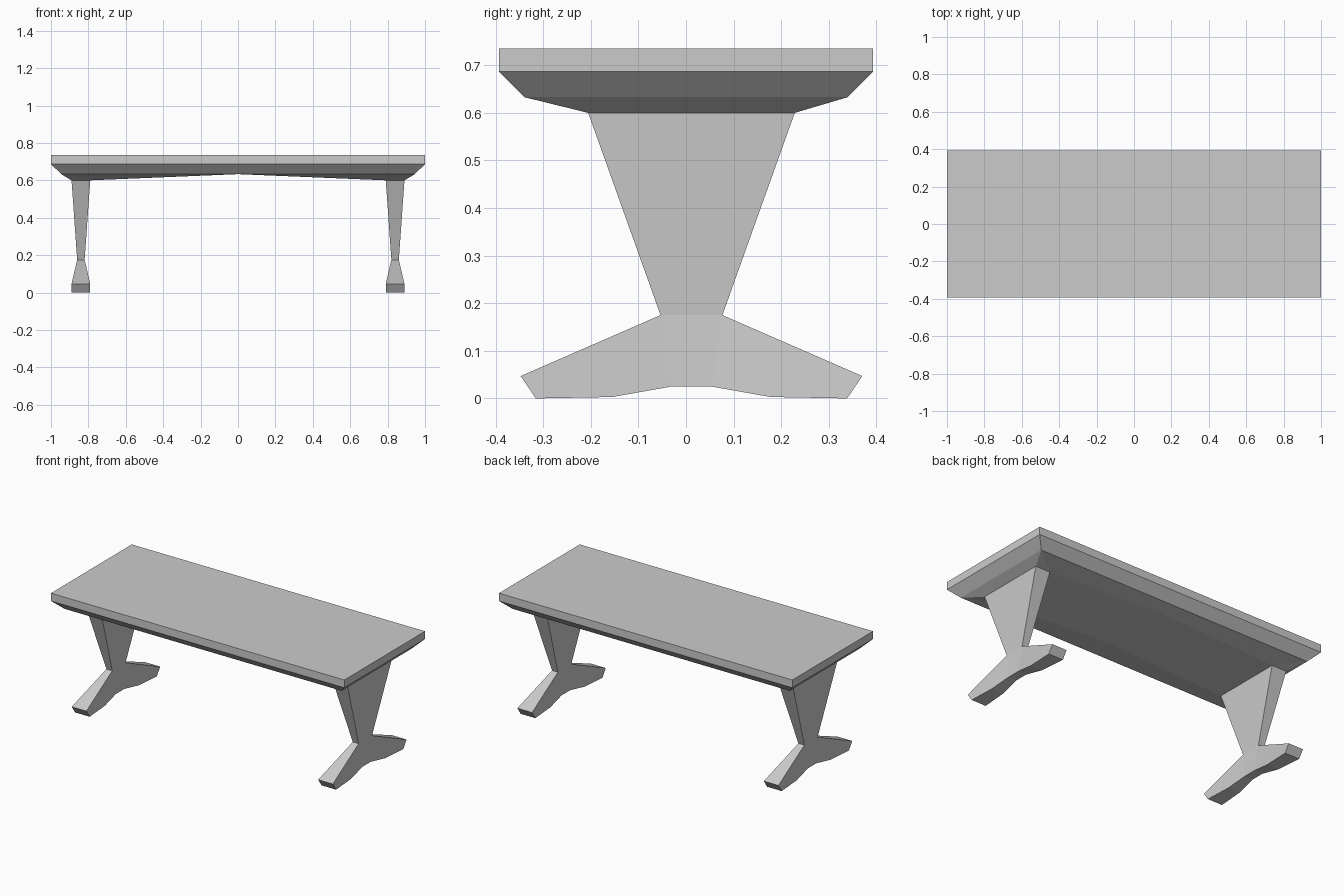
import bpy, bmesh

if "Cube" in bpy.data.objects:
    bpy.data.objects.remove(bpy.data.objects["Cube"])


def mesh_object(name, points, faces):
    """Make a flat-faced half model and mirror it across x = 0."""
    bm = bmesh.new()
    verts = [bm.verts.new(p) for p in points]
    for f in faces:
        bm.faces.new([verts[i] for i in f])
    bmesh.ops.recalc_face_normals(bm, faces=bm.faces)
    me = bpy.data.meshes.new(name)
    bm.to_mesh(me)
    bm.free()
    ob = bpy.data.objects.new(name, me)
    bpy.context.collection.objects.link(ob)
    mirror = ob.modifiers.new("Mirror", 'MIRROR')
    mirror.merge_threshold = 0.0001
    return ob


MID_Y = 0.0115      # supports sit slightly off centre
LEG_X = 0.84
LEG_TOP = (0.217, 0.60, 0.05)   # half depth, height, half thickness

# Tabletop: slab edge, chamfer and shallow sloping underside
points = []
for x, y, z in ((1, 0.393, 0.735), (1, 0.393, 0.687), (0.945, 0.34, 0.633)):
    points += [(0, -y, z), (x, -y, z), (x, y, z), (0, y, z)]
front, back = MID_Y - LEG_TOP[0], MID_Y + LEG_TOP[0]
inner, outer = LEG_X - LEG_TOP[2], LEG_X + LEG_TOP[2]
points += [(0, front, 0.635), (inner, front, 0.60), (outer, front, 0.60),
           (outer, back, 0.60), (inner, back, 0.60), (0, back, 0.635)]
faces = [(0, 1, 2, 3)]
for r in (0, 4):
    faces += [(r + i, r + i + 1, r + i + 5, r + i + 4) for i in range(3)]
faces += [(8, 9, 13, 12), (9, 14, 13), (9, 10, 15, 14),
          (10, 16, 15), (10, 11, 17, 16), (12, 13, 16, 17)]
mesh_object("tabletop", points, faces)

# Trestle leg: tapered column, narrow waist and splayed foot
half = [LEG_TOP, (0.065, 0.175, 0.02), (0.359, 0.047, 0.05),
        (0.327, 0.0, 0.05), (0.166, 0.003, 0.04), (0.042, 0.025, 0.028)]
outline = [(-y, z, h) for y, z, h in half] + half[::-1]
n = len(outline)
points = [(LEG_X + s * h, MID_Y + y, z) for s in (-1, 1) for y, z, h in outline]
faces = [(i, i + 1, n + i + 1, n + i) for i in range(n - 1)]
for k in (0, n):
    for f in ((0, 1, 10, 11), (1, 5, 6, 10), (1, 2, 3, 4, 5), (6, 7, 8, 9, 10)):
        faces.append([k + i for i in f])
mesh_object("trestle_legs", points, faces)
